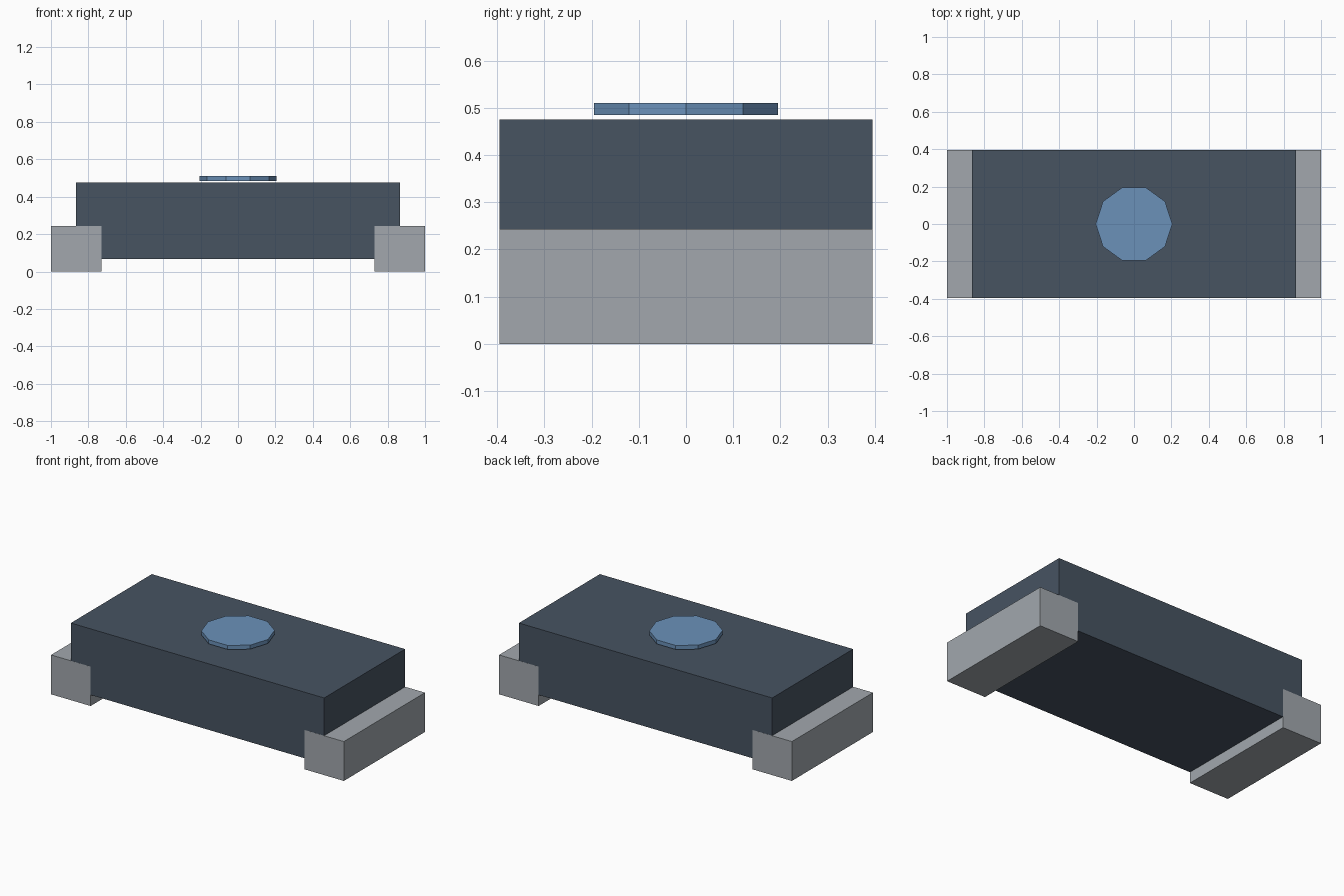
import bpy

cube = bpy.data.objects.get("Cube")
if cube:
    bpy.data.objects.remove(cube, do_unlink=True)


def material(name, rgb):
    mat = bpy.data.materials.new(name)
    mat.use_nodes = True
    color = (*rgb, 1)
    mat.diffuse_color = color
    mat.node_tree.nodes["Principled BSDF"].inputs["Base Color"].default_value = color
    return mat


def box(name, low, high, mat):
    center = [(a + b) / 2 for a, b in zip(low, high)]
    bpy.ops.mesh.primitive_cube_add(size=1, location=center)
    obj = bpy.context.object
    obj.name = name
    obj.scale = [b - a for a, b in zip(low, high)]
    bpy.ops.object.transform_apply(location=False, rotation=False, scale=True)
    obj.data.materials.append(mat)
    return obj


slate = material("dark slate", (0.063, 0.087, 0.121))
silver = material("silver grey", (0.36, 0.39, 0.42))
blue = material("soft blue", (0.146, 0.284, 0.485))

# Main block
box("body", (-0.865, -0.395, 0.068), (0.865, 0.395, 0.476), slate)

# End caps wrapped under and around both ends, a hair proud of the block
for side, name in ((1, "left_end_cap"), (-1, "right_end_cap")):
    inner, outer = sorted((side * 0.73, side))
    box(name, (inner, -0.3955, 0), (outer, 0.3955, 0.243), silver)

# Ten-sided disc floating just above the block, with a corner on the x axis
bpy.ops.mesh.primitive_cylinder_add(vertices=10, radius=0.205, depth=0.025,
                                    location=(0, 0, 0.4975),
                                    rotation=(0, 0, 3.14159 / 2))
disc = bpy.context.object
disc.name = "top_disc"
disc.data.materials.append(blue)
